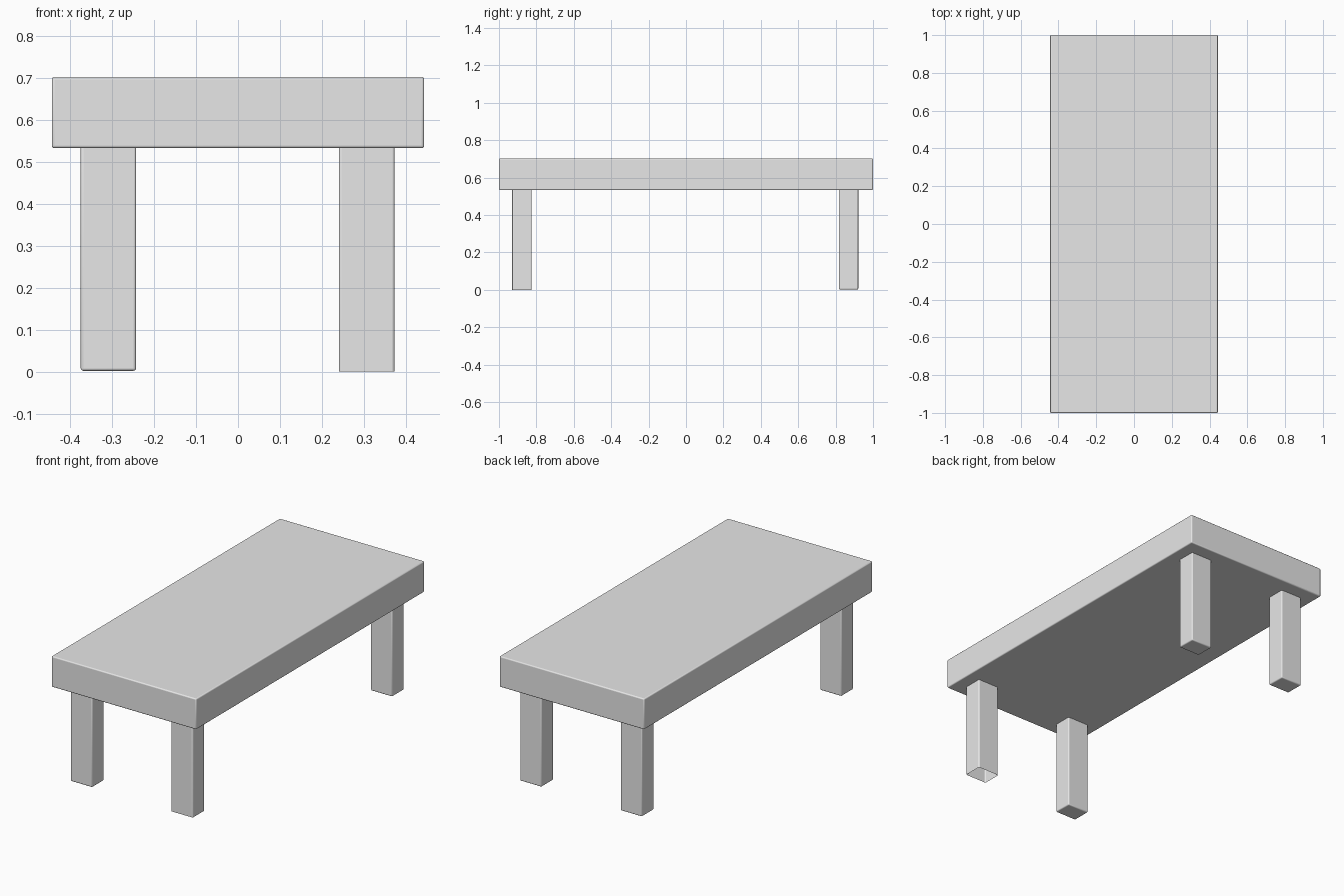
import bpy
import bmesh
from math import radians
from mathutils import Vector

cube = bpy.data.objects.get("Cube")
if cube:
    bpy.data.objects.remove(cube, do_unlink=True)

GREY = (0.8, 0.8, 0.8, 1.0)
grey = bpy.data.materials.new("plain grey")
grey.use_nodes = True
grey.diffuse_color = GREY
grey.node_tree.nodes["Principled BSDF"].inputs["Base Color"].default_value = GREY


def rounded_box(name, low, high, open_bottom=False):
    """Box between two corners with finely rounded edges."""
    low, high = Vector(low), Vector(high)
    bm = bmesh.new()
    bmesh.ops.create_cube(bm, size=1)
    bmesh.ops.scale(bm, vec=high - low, verts=bm.verts)
    if open_bottom:
        bm.normal_update()
        bottom = [f for f in bm.faces if f.normal.z < -0.5]
        bmesh.ops.delete(bm, geom=bottom, context="FACES_ONLY")
    mesh = bpy.data.meshes.new(name)
    bm.to_mesh(mesh)
    bm.free()
    mesh.materials.append(grey)
    obj = bpy.data.objects.new(name, mesh)
    obj.location = (low + high) / 2
    bpy.context.collection.objects.link(obj)

    bevel = obj.modifiers.new("rounded edges", "BEVEL")
    bevel.width = 0.006
    bevel.segments = 3
    bevel.limit_method = "ANGLE"

    bpy.ops.object.select_all(action="DESELECT")
    obj.select_set(True)
    bpy.context.view_layer.objects.active = obj
    bpy.ops.object.shade_smooth_by_angle(angle=radians(40))
    return obj


# Thick slab top
UNDERSIDE = 0.533
rounded_box("table_top", (-0.444, -1, UNDERSIDE), (0.444, 1, 0.703))

# Four legs; the front left one is hollow and open at the foot
for side, x in (("right", -0.309), ("left", 0.307)):
    for end, y in (("front", -0.877), ("back", 0.869)):
        hollow = (end, side) == ("front", "left")
        foot = 0 if hollow else 0.002
        rounded_box(f"{end}_{side}_leg",
                    (x - 0.066, y - 0.052, foot),
                    (x + 0.066, y + 0.052, UNDERSIDE + 0.01),
                    open_bottom=hollow)
